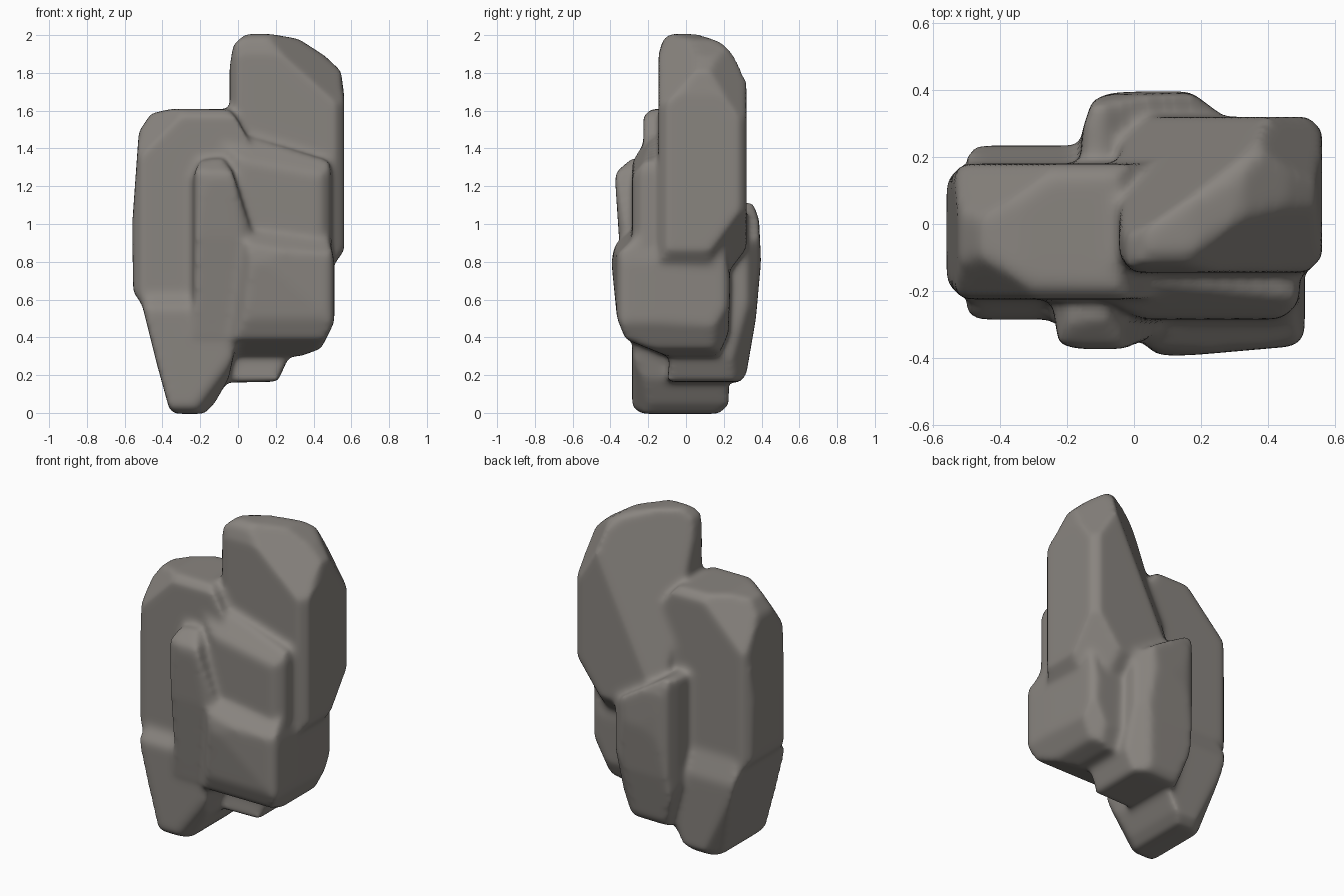
import bpy, bmesh
from mathutils import Vector

stone_mat = bpy.data.materials.new("warm grey stone")
stone_mat.diffuse_color = (0.25, 0.232, 0.213, 1)


def cut(bm, co, no):
    """Slice off everything on the normal's side and cap the hole."""
    geom = bm.verts[:] + bm.edges[:] + bm.faces[:]
    bmesh.ops.bisect_plane(bm, geom=geom, dist=1e-5, plane_co=co,
                           plane_no=no.normalized(), clear_outer=True)
    rim = [e for e in bm.edges if len(e.link_faces) == 1]
    if rim:
        bmesh.ops.holes_fill(bm, edges=rim, sides=0)


def carve(bm, outline, a, b):
    """Cut the block down to a convex outline drawn in the plane of axes a, b."""
    mid = [sum(p[i] for p in outline) / len(outline) for i in (0, 1)]
    for p, q in zip(outline, outline[1:] + outline[:1]):
        no, co = Vector((0, 0, 0)), Vector((0, 0, 0))
        no[a], no[b] = q[1] - p[1], p[0] - q[0]
        co[a], co[b] = p
        if (mid[0] - p[0]) * no[a] + (mid[1] - p[1]) * no[b] > 0:
            no = -no
        cut(bm, co, no)


def slab(bm_all, front, side, top, chips=()):
    """One rock slab: outlines in (x,z), (y,z), (x,y), then broken-off corners.
    A chip is a corner point and how far the break runs along each axis."""
    bm = bmesh.new()
    bmesh.ops.create_cube(bm, size=6)
    carve(bm, front, 0, 2)
    carve(bm, side, 1, 2)
    carve(bm, top, 0, 1)
    for corner, run in chips:
        cut(bm, Vector(corner) + Vector((run[0], 0, 0)), -Vector([1 / r for r in run]))
    bmesh.ops.recalc_face_normals(bm, faces=bm.faces[:])
    me = bpy.data.meshes.new("slab")
    bm.to_mesh(me)
    bm.free()
    bm_all.from_mesh(me)
    bpy.data.meshes.remove(me)


def box(x0, x1, y0, y1, c=0.04):
    """Rectangle with clipped corners."""
    return [(x0 + c, y0), (x1 - c, y0), (x1, y0 + c), (x1, y1 - c),
            (x1 - c, y1), (x0 + c, y1), (x0, y1 - c), (x0, y0 + c)]


rock = bmesh.new()
# left slab
slab(rock, [(-.555, .64), (-.56, 1.0), (-.525, 1.49), (-.46, 1.585), (-.35, 1.61),
            (-.03, 1.607), (0, 1.55), (.08, 1.45), (.12, 1.35), (.12, .45), (-.42, .45)],
     box(-.225, .18, .3, 1.61, .04), box(-.56, .15, -.225, .18, .05),
     [((-.56, -.225, 1.61), (.3, .22, -.3)), ((-.56, .18, 1.61), (.35, -.25, -.35))])
# tall right slab, its crown broken away to the back left
slab(rock, [(-.04, .8), (-.045, 1.83), (-.025, 1.95), (.04, 2.006), (.17, 2.006),
            (.32, 1.98), (.46, 1.89), (.545, 1.81), (.562, 1.68), (.562, .86), (.49, .76), (.1, .7)],
     [(-.145, .7), (-.145, 1.9), (-.12, 1.98), (-.08, 2.006), (.07, 2.006), (.19, 1.96),
      (.28, 1.87), (.32, 1.77), (.32, .87), (.22, .74)],
     box(-.045, .562, -.145, .325, .045),
     [((-.045, .325, 2.01), (.57, -.394, -1.15)), ((.562, .325, 1.85), (-.22, -.25, -.35)),
      ((.562, -.145, 1.85), (-.28, .25, -.25)), ((.562, .325, .86), (-.2, -.2, .27))])
# lower right boulder
slab(rock, [(-.04, .3), (-.03, .95), (.48, .95), (.51, .8), (.51, .48), (.44, .34), (.22, .26)],
     [(-.395, .8), (-.37, .93), (-.28, .98), (.2, .98), (.235, .7), (.225, .42), (.17, .3),
      (-.1, .3), (-.32, .39), (-.365, .5)],
     [(-.04, -.3), (.08, -.4), (.48, -.365), (.515, -.33), (.5, .2), (.46, .24), (0, .24)],
     [((.515, .24, .4), (-.14, -.14, .25)), ((.49, -.375, .95), (-.8, .13, -.12))])
# middle right ledge with a sloping top
slab(rock, [(-.08, .8), (-.1, 1.51), (.08, 1.457), (.48, 1.335), (.495, 1.28), (.495, .8)],
     [(-.285, .8), (-.285, 1.38), (-.24, 1.46), (-.14, 1.6), (.1, 1.6), (.1, .8)],
     [(-.1, -.22), (.02, -.285), (.44, -.285), (.5, -.23), (.5, .1), (-.1, .1)],
     [((.48, -.285, 1.40), (-.8, .12, -.15))])
# upright rib in the front centre
slab(rock, [(-.245, .4), (-.245, 1.24), (-.2, 1.34), (-.08, 1.35), (-.03, 1.28), (.09, .9), (.03, .35)],
     [(-.32, .4), (-.355, .93), (-.388, 1.2), (-.365, 1.28), (-.27, 1.36), (0, 1.38), (0, .35)],
     [(-.25, -.2), (-.225, -.36), (-.11, -.385), (-.01, -.37), (.12, -.3), (.12, 0), (-.25, 0)])
# tapered foot
slab(rock, [(-.51, .55), (-.43, .26), (-.37, .02), (-.33, -.005), (-.18, -.005), (-.125, .05),
            (-.05, .18), (-.01, .36), (0, .66), (-.45, .66)],
     [(-.285, .55), (-.285, .03), (-.23, -.005), (.17, -.005), (.225, .04), (.235, .5), (.17, .68), (-.2, .66)],
     box(-.51, .02, -.285, .235, .03),
     [((-.1, -.285, 0), (-.15, .15, .2)), ((-.4, .235, 0), (.15, -.15, .3))])
# back buttress, narrowing downwards
slab(rock, [(-.16, .45), (-.08, .16), (.21, .165), (.27, .3), (.28, .88), (-.1, 1.12), (-.16, 1.1)],
     [(-.1, .16), (.29, .16), (.32, .21), (.37, .5), (.397, .8), (.387, 1.02), (.355, 1.12), (0, 1.12)],
     [(-.17, 0), (-.155, .28), (-.125, .37), (-.07, .392), (.16, .402), (.27, .32), (.27, -.12), (-.1, -.12)],
     [((.27, .402, .16), (-.25, -.2, .7)), ((-.16, .402, .16), (.2, -.2, .35))])

mesh = bpy.data.meshes.new("rock")
rock.to_mesh(mesh)
rock.free()
obj = bpy.data.objects.new("rock", mesh)
bpy.context.collection.objects.link(obj)
mesh.materials.append(stone_mat)

# fuse the slabs into one weathered skin
fuse = obj.modifiers.new("fuse", 'REMESH')
fuse.mode = 'VOXEL'
fuse.voxel_size = 0.016
fuse.use_smooth_shade = True
wear = obj.modifiers.new("wear", 'SMOOTH')
wear.factor = 0.5
wear.iterations = 15
